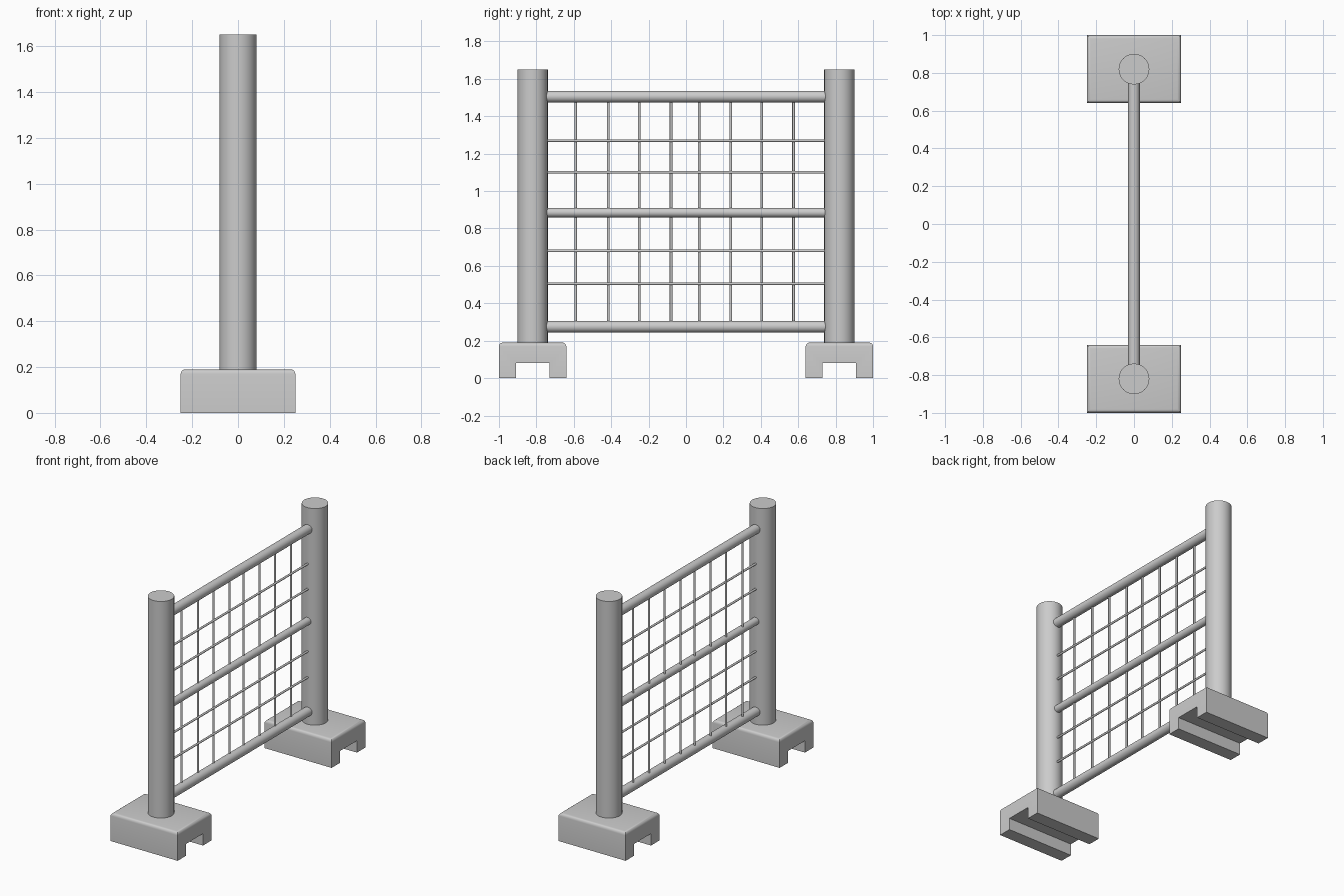
import bpy, bmesh, math
from mathutils import Vector

if "Cube" in bpy.data.objects:
    bpy.data.objects.remove(bpy.data.objects["Cube"])


def rod(name, start, end, radius, sides):
    """Capped cylinder between two points."""
    a, b = Vector(start), Vector(end)
    bpy.ops.mesh.primitive_cylinder_add(vertices=sides, radius=radius,
                                        depth=(b - a).length, location=(a + b) / 2)
    ob = bpy.context.object
    ob.name = name
    ob.rotation_euler = (b - a).to_track_quat('Z', 'Y').to_euler()
    bpy.ops.object.shade_smooth_by_angle(angle=math.radians(35))
    return ob


def foot(name, y):
    """Block with a channel underneath, top edges rounded."""
    outline = [(-.18, 0), (-.09, 0), (-.09, .08), (.09, .08),
               (.09, 0), (.18, 0), (.18, .19), (-.18, .19)]
    bm = bmesh.new()
    face = bm.faces.new([bm.verts.new((-.25, y + py, pz)) for py, pz in outline])
    ext = bmesh.ops.extrude_face_region(bm, geom=[face])
    moved = [g for g in ext['geom'] if isinstance(g, bmesh.types.BMVert)]
    bmesh.ops.translate(bm, verts=moved, vec=(.5, 0, 0))
    top = [e for e in bm.edges if all(v.co.z > .18 for v in e.verts)]
    bmesh.ops.bevel(bm, geom=top, offset=.02, segments=4, profile=.5, affect='EDGES')
    bmesh.ops.recalc_face_normals(bm, faces=bm.faces)
    mesh = bpy.data.meshes.new(name)
    bm.to_mesh(mesh)
    bm.free()
    ob = bpy.data.objects.new(name, mesh)
    bpy.context.collection.objects.link(ob)
    bpy.context.view_layer.objects.active = ob
    bpy.ops.object.select_all(action='DESELECT')
    ob.select_set(True)
    bpy.ops.object.shade_smooth_by_angle(angle=math.radians(35))


# Feet and posts
for side, s in (("left", -1), ("right", 1)):
    foot(side + "_foot", s * .82)
    rod(side + "_post", (0, s * .82, .19), (0, s * .82, 1.65), .081, 48)

# Thick rails
for name, z, r in (("bottom_rail", .275, .031), ("middle_rail", .885, .025),
                   ("top_rail", 1.505, .031)):
    rod(name, (0, -.745, z), (0, .745, z), r, 32)

# Thin wire mesh
for i, z in enumerate((.505, .68, 1.10, 1.27)):
    rod(f"horizontal_wire_{i + 1}", (0, -.745, z), (0, .745, z), .007, 16)
for i, y in enumerate((-.59, -.415, -.25, -.08, .07, .24, .405, .575)):
    rod(f"vertical_wire_{i + 1}", (-.008, y, .275), (-.008, y, 1.505), .007, 16)
